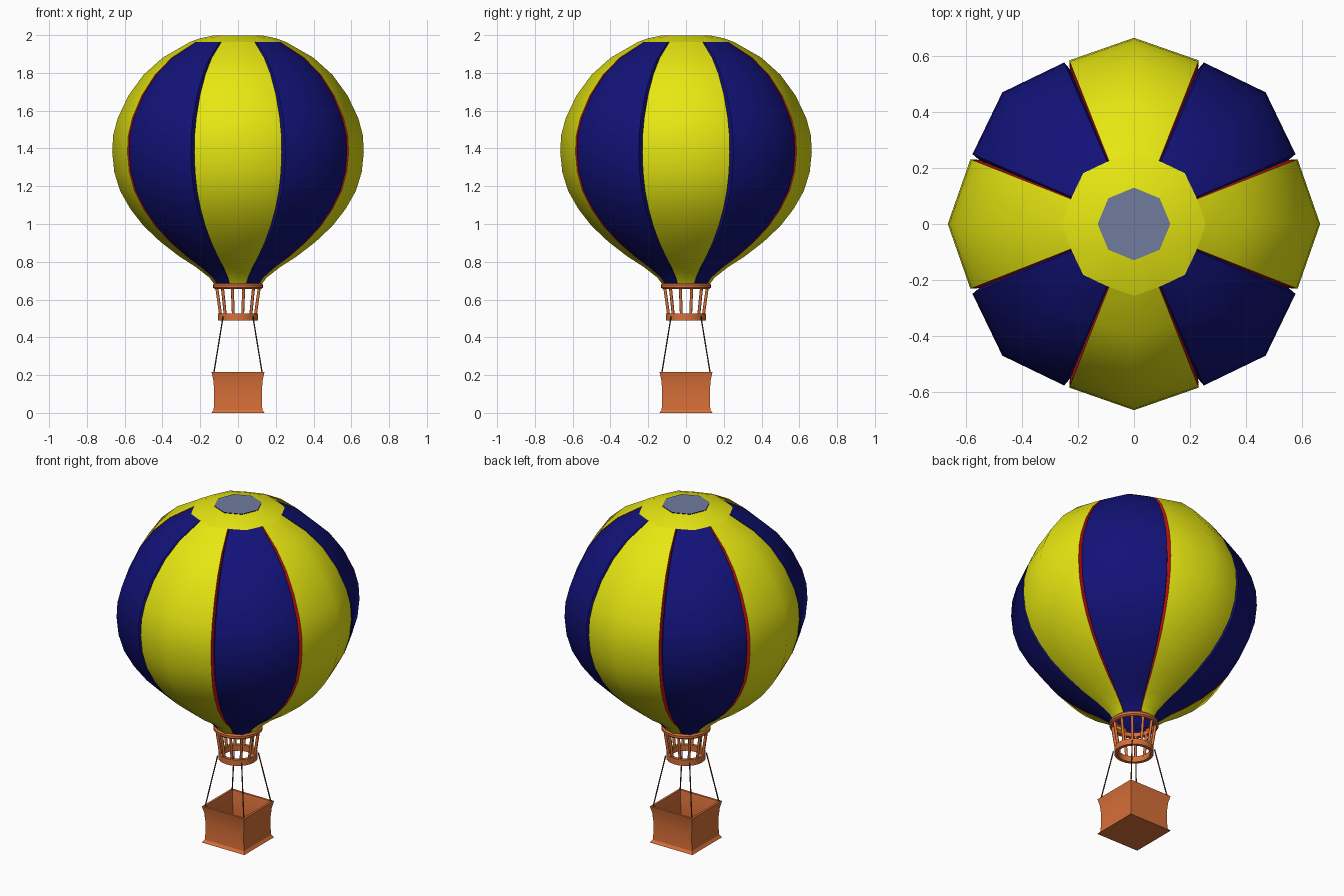
import bpy, bmesh, math
from mathutils import Vector

if "Cube" in bpy.data.objects:
    bpy.data.objects.remove(bpy.data.objects["Cube"])


def material(name, rgb):
    m = bpy.data.materials.new(name)
    m.diffuse_color = (*rgb, 1)
    m.use_nodes = True
    m.node_tree.nodes["Principled BSDF"].inputs["Base Color"].default_value = m.diffuse_color
    return m


YELLOW = material("yellow fabric", (0.8, 0.8, 0.006))
BLUE = material("blue fabric", (0.006, 0.006, 0.19))
RED = material("red seam", (0.6, 0.006, 0.006))
WICKER = material("orange wicker", (0.68, 0.16, 0.04))
ROPE = material("dark rope", (0.1, 0.04, 0.02))
VENT = material("grey blue vent", (0.16, 0.2, 0.34))

# Envelope profile (radius, height), from mouth to the edge of the crown
PROFILE = [(0.125, 0.68), (0.15, 0.715), (0.22, 0.77), (0.31, 0.828), (0.41, 0.905),
           (0.50, 0.99), (0.57, 1.08), (0.624, 1.175), (0.655, 1.275), (0.666, 1.38),
           (0.661, 1.47), (0.637, 1.56), (0.58, 1.68), (0.50, 1.79), (0.40, 1.88), (0.255, 1.963)]
SEAM = 0.945          # radius factor at the seams between gores
HALF = 21.6           # half angle of one gore, leaving a narrow groove


def polar(r, z, deg):
    a = math.radians(deg)
    return Vector((r * math.cos(a), r * math.sin(a), z))


def finish(name, bm, mats, smooth_angle=None):
    me = bpy.data.meshes.new(name)
    bm.to_mesh(me)
    bm.free()
    for m in mats:
        me.materials.append(m)
    ob = bpy.data.objects.new(name, me)
    bpy.context.collection.objects.link(ob)
    if smooth_angle:
        bpy.context.view_layer.objects.active = ob
        ob.select_set(True)
        bpy.ops.object.shade_smooth_by_angle(angle=math.radians(smooth_angle))
        ob.select_set(False)
    return ob


def strip(bm, col_a, col_b, mat=0):
    """Quads between two columns of points."""
    for i in range(len(col_a) - 1):
        f = bm.faces.new((col_a[i], col_b[i], col_b[i + 1], col_a[i + 1]))
        f.material_index = mat


def revolve(name, profile, sides, mat, turn=0, smooth=None):
    """Closed profile swept round z."""
    bm = bmesh.new()
    cols = [[bm.verts.new(polar(r, z, turn + 360 * k / sides)) for r, z in profile]
            for k in range(sides)]
    for k in range(sides):
        a, b = cols[k], cols[(k + 1) % sides]
        strip(bm, a + a[:1], b + b[:1])
    bmesh.ops.recalc_face_normals(bm, faces=bm.faces)
    return finish(name, bm, [mat], smooth)


def rods(name, pairs, radius, sides, mat):
    bm = bmesh.new()
    for p, q in pairs:
        d = q - p
        made = bmesh.ops.create_cone(bm, cap_ends=True, segments=sides, radius1=radius,
                                     radius2=radius, depth=d.length)
        rot = d.to_track_quat('Z', 'Y')
        for v in made['verts']:
            v.co = rot @ v.co + (p + q) / 2
    return finish(name, bm, [mat], 50)


# Envelope gores: yellow ones have red side walls in the groove
for k in range(8):
    bm = bmesh.new()
    mid = 45 * k

    def column(angle, factor, inset=0):
        return [bm.verts.new(polar(r * factor - inset * min(1, r * 2), z, mid + angle))
                for r, z in PROFILE]

    left, centre, right = column(-HALF, SEAM), column(0, 1), column(HALF, SEAM)
    strip(bm, left, centre)
    strip(bm, centre, right)
    strip(bm, column(-22.5, SEAM, 0.03), left, 1)
    strip(bm, right, column(22.5, SEAM, 0.03), 1)
    if k % 2 == 0:
        finish("yellow_gore", bm, [YELLOW, RED], 40)
    else:
        finish("blue_gore", bm, [BLUE, BLUE], 40)

# Crown around the vent
bm = bmesh.new()
cols = []
for k in range(16):
    f, g = (1, 1) if k % 2 == 0 else (SEAM, math.cos(math.pi / 8))
    cols.append([bm.verts.new(polar(r, z, 22.5 * k))
                 for r, z in ((0.257 * f, 1.963), (0.2 * f, 1.983), (0.13 * g, 1.998))])
for k in range(16):
    strip(bm, cols[k], cols[(k + 1) % 16])
finish("crown", bm, [YELLOW], 40)

# Vent disc
bm = bmesh.new()
bm.faces.new([bm.verts.new(polar(0.13, 2.0, 45 * k)) for k in range(8)])
finish("vent_disc", bm, [VENT])

# Burner frame: two rings and slanted bars
revolve("upper_ring", [(0.108, 0.66), (0.125, 0.657), (0.133, 0.664), (0.133, 0.678),
                       (0.125, 0.686), (0.108, 0.684)], 24, WICKER, smooth=35)
revolve("lower_ring", [(0.088, 0.49), (0.107, 0.49), (0.107, 0.525), (0.088, 0.525)],
        24, WICKER, smooth=35)
rods("frame_bars", [(polar(0.095, 0.515, 15 + 30 * k), polar(0.117, 0.667, 15 + 30 * k))
                    for k in range(12)], 0.008, 8, WICKER)

# Ropes to the basket corners
rods("ropes", [(Vector((0.079 * x, 0.079 * y, 0.51)), Vector((0.128 * x, 0.128 * y, 0.21)))
               for x in (-1, 1) for y in (-1, 1)], 0.0035, 6, ROPE)

# Square basket: flared wall profile given as half widths
WALL = [(0.14, 0), (0.129, 0.016), (0.126, 0.06), (0.126, 0.12), (0.131, 0.175), (0.14, 0.216),
        (0.127, 0.216), (0.117, 0.16), (0.114, 0.1), (0.114, 0.015), (0.02, 0.015), (0.02, 0)]
revolve("basket", [(w * math.sqrt(2), z) for w, z in WALL], 4, WICKER, turn=45, smooth=30)
bm = bmesh.new()
bmesh.ops.create_cube(bm, size=1)
for v in bm.verts:
    v.co = Vector((v.co.x * 0.04, v.co.y * 0.04, (v.co.z + 0.5) * 0.015))
finish("basket_floor_centre", bm, [WICKER])
